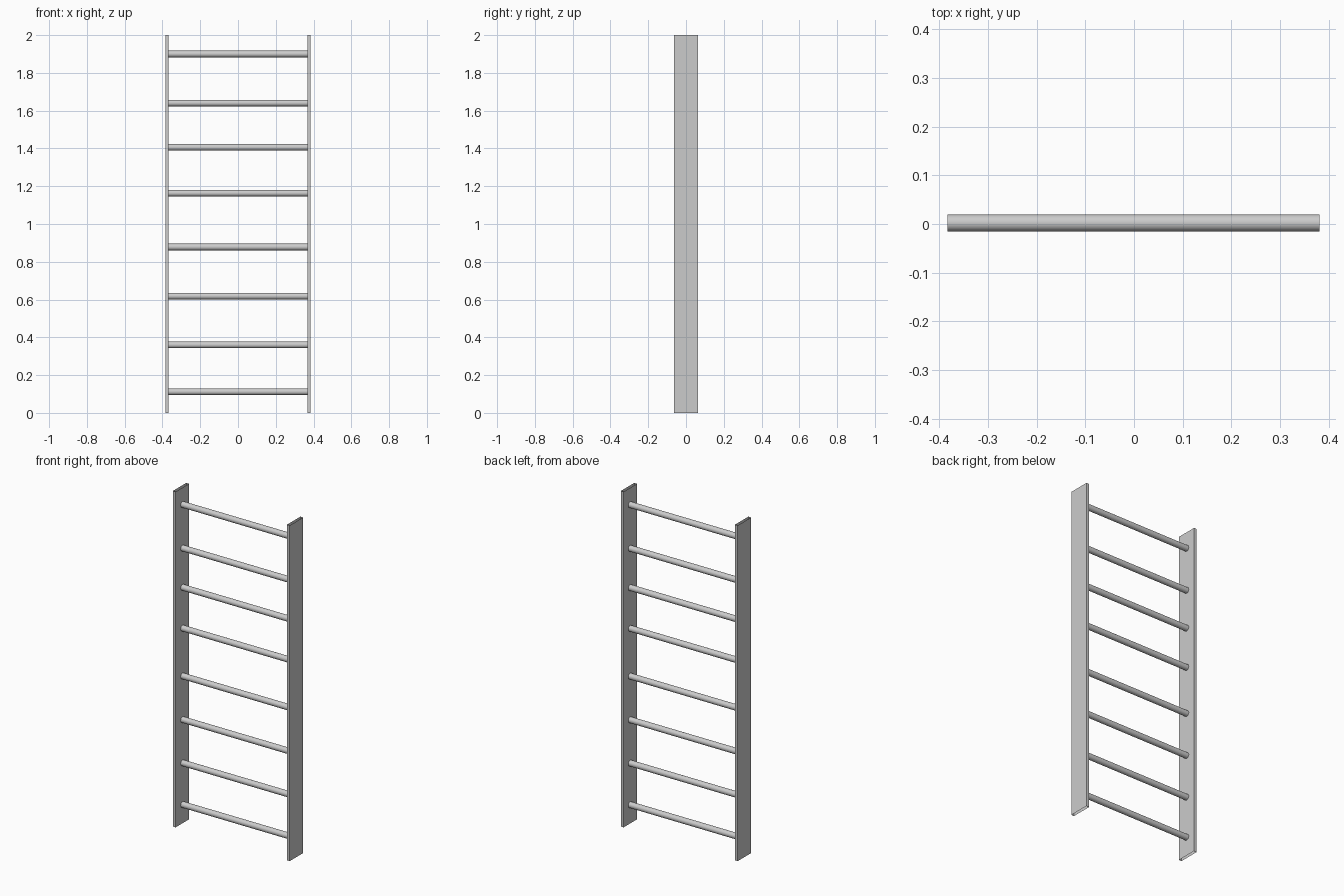
import bpy, bmesh, math
from mathutils import Matrix

if "Cube" in bpy.data.objects:
    bpy.data.objects.remove(bpy.data.objects["Cube"])

RAIL_X, RAIL_T, RAIL_D, HEIGHT = 0.376, 0.018, 0.126, 2.0
RUNG_R, RUNG_LEN, RUNG_Y = 0.0175, 0.764, 0.002
RUNG_Z = (0.112, 0.36, 0.618, 0.878, 1.163, 1.406, 1.64, 1.90)


def add_object(name, bm):
    mesh = bpy.data.meshes.new(name)
    bm.to_mesh(mesh)
    bm.free()
    obj = bpy.data.objects.new(name, mesh)
    bpy.context.collection.objects.link(obj)
    return obj


# Flat side rail: a rectangular sleeve, open at the top and bottom
def side_rail(name, x):
    bm = bmesh.new()
    bmesh.ops.create_cube(bm, size=1)
    caps = [f for f in bm.faces if abs(f.normal.z) > 0.9]
    bmesh.ops.delete(bm, geom=caps, context='FACES_ONLY')
    bmesh.ops.scale(bm, vec=(RAIL_T, RAIL_D, HEIGHT), verts=bm.verts)
    obj = add_object(name, bm)
    obj.location = (x, 0, HEIGHT / 2)


# Round rung running into both rails
def rung(name, z):
    bm = bmesh.new()
    bmesh.ops.create_cone(bm, cap_ends=True, segments=24,
                          radius1=RUNG_R, radius2=RUNG_R, depth=RUNG_LEN,
                          matrix=Matrix.Rotation(math.pi / 2, 4, 'Y'))
    for f in bm.faces:
        f.smooth = len(f.verts) == 4
    for e in bm.edges:
        e.smooth = all(f.smooth for f in e.link_faces)
    obj = add_object(name, bm)
    obj.location = (-0.001, RUNG_Y, z)


side_rail("left_rail", -RAIL_X)
side_rail("right_rail", RAIL_X)
for i, z in enumerate(RUNG_Z, 1):
    rung(f"rung_{i}", z)
